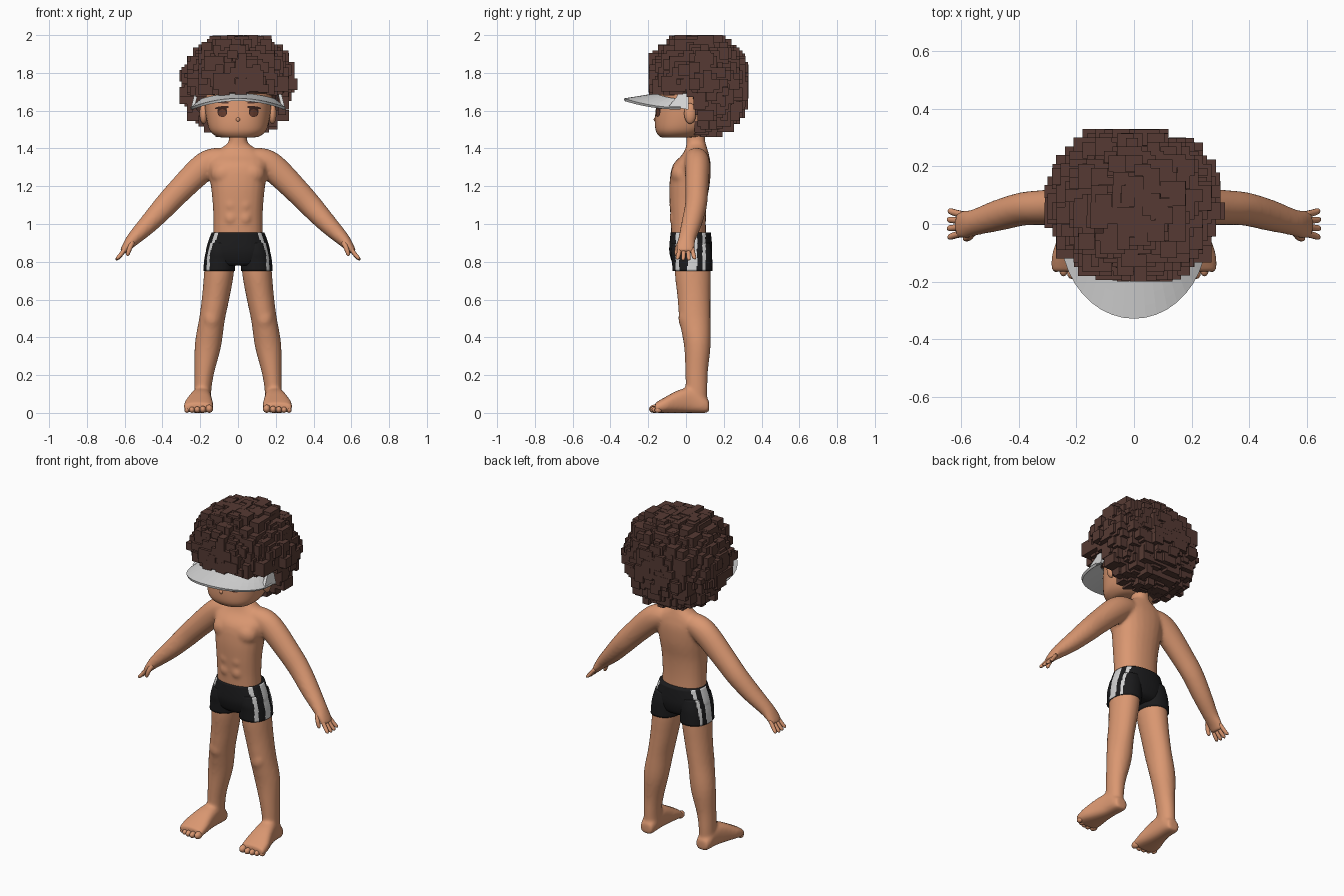
import bpy, bmesh, math, random
from mathutils import Vector, Matrix
from mathutils.bvhtree import BVHTree

if "Cube" in bpy.data.objects:
    bpy.data.objects.remove(bpy.data.objects["Cube"])

random.seed(4)


def mat(name, rgb):
    m = bpy.data.materials.new(name)
    m.diffuse_color = (*rgb, 1)
    m.use_nodes = True
    m.node_tree.nodes["Principled BSDF"].inputs["Base Color"].default_value = m.diffuse_color
    return m


SKIN = mat("skin", (0.70, 0.31, 0.165))
HAIR = mat("dark brown hair", (0.092, 0.042, 0.033))
BLACK = mat("black fabric", (0.011, 0.011, 0.012))
WHITE = mat("white stripe", (0.66, 0.66, 0.66))
VISOR = mat("visor grey", (0.68, 0.68, 0.68))
LASH = mat("eye dark", (0.045, 0.018, 0.013))
IRIS = mat("eye brown", (0.13, 0.045, 0.027))


def finish(bm, name, mats, smooth=True):
    bmesh.ops.recalc_face_normals(bm, faces=bm.faces)
    me = bpy.data.meshes.new(name)
    for f in bm.faces:
        f.smooth = smooth
    bm.to_mesh(me)
    ob = bpy.data.objects.new(name, me)
    bpy.context.collection.objects.link(ob)
    for m in mats:
        me.materials.append(m)
    return ob


def spline(pts, sub):
    out = []
    P = [Vector(p) for p in pts]
    for i in range(len(P) - 1):
        a, b, c, d = P[max(i - 1, 0)], P[i], P[i + 1], P[min(i + 2, len(P) - 1)]
        for k in range(sub):
            t = k / sub
            out.append(0.5 * (2 * b + (c - a) * t + (2 * a - 5 * b + 4 * c - d) * t * t
                              + (3 * b - a - 3 * c + d) * t ** 3))
    return out + [P[-1]]


def tube(bm, pts, ref=(0, 1, 0), seg=24, sub=4, power=2.0, s=1, axis=None):
    """Loft through (x, y, z, side radius, ref radius); s = -1 mirrors in x."""
    ref = Vector(ref)
    R = spline(pts, sub)
    C = [Vector((r[0] * s, r[1], r[2])) for r in R]
    rings = []
    for i, r in enumerate(R):
        t = Vector(axis) if axis else (C[min(i + 1, len(C) - 1)] - C[max(i - 1, 0)]).normalized()
        u = (ref - t * ref.dot(t)).normalized()
        v = t.cross(u)
        ring = []
        for k in range(seg):
            a = 2 * math.pi * k / seg
            ca, sa = math.cos(a), math.sin(a)
            q = (abs(ca) ** power + abs(sa) ** power) ** (-1 / power)
            ring.append(bm.verts.new(C[i] + v * (r[3] * ca * q) + u * (r[4] * sa * q)))
        rings.append(ring)
    for a, b in zip(rings, rings[1:]):
        for k in range(seg):
            n = (k + 1) % seg
            bm.faces.new((a[k], a[n], b[n], b[k]))
    bm.faces.new(rings[0])
    bm.faces.new(rings[-1])


def ball(bm, c, r, u=16, v=10):
    bmesh.ops.create_uvsphere(bm, u_segments=u, v_segments=v, radius=1,
                              matrix=Matrix.Translation(c) @ Matrix.Diagonal((*r, 1)))


UP = (0, 0, 1)

# Body: torso, neck, arms, legs and feet fused into one skin
bm = bmesh.new()
tube(bm, [(0, .02, .82, .12, .09), (0, .015, .92, .13, .092), (0, .012, 1.02, .13, .093),
          (0, .012, 1.12, .135, .099), (0, .02, 1.22, .146, .107), (0, .03, 1.31, .158, .101),
          (0, .05, 1.365, .142, .072), (0, .055, 1.405, .085, .056),
          (0, .052, 1.435, .05, .05), (0, .05, 1.5, .047, .05)], power=2.3, axis=UP)
for s in (1, -1):
    tube(bm, [(.06, .05, 1.345, .055, .06), (.125, .057, 1.335, .068, .066),
              (.19, .06, 1.295, .074, .066), (.31, .057, 1.177, .067, .061),
              (.385, .052, 1.097, .062, .058), (.47, .03, 1.005, .052, .054),
              (.55, .006, .925, .038, .046), (.585, -.002, .885, .027, .049),
              (.61, -.004, .85, .018, .046)], s=s)
    tube(bm, [(.095, .035, .86, .075, .09), (.1, .036, .75, .079, .096),
              (.117, .042, .62, .073, .088), (.137, .047, .5, .068, .083),
              (.159, .06, .36, .07, .071), (.178, .056, .22, .053, .06),
              (.186, .056, .13, .046, .058), (.188, .055, .05, .045, .058)], s=s)
    tube(bm, [(.188, .122, .034, .034, .03), (.189, .1, .042, .044, .042),
              (.192, .03, .066, .05, .066), (.2, -.04, .06, .062, .06),
              (.208, -.11, .042, .077, .042), (.21, -.165, .026, .077, .026)],
         ref=UP, power=2.7, s=s, axis=(0, -1, 0))
    ball(bm, (s * .07, -.022, 1.265), (.075, .058, .065))        # chest muscle
    ball(bm, (s * .14, -.006, .5), (.045, .035, .06))            # knee cap
    for z in (1.03, 1.1):                                        # stomach muscles
        ball(bm, (s * .036, -.059, z), (.036, .03, .038))
body = finish(bm, "body", [SKIN])
rm = body.modifiers.new("fuse", 'REMESH')
rm.mode, rm.voxel_size, rm.use_smooth_shade = 'VOXEL', .009, True
sm = body.modifiers.new("soften", 'SMOOTH')
sm.factor, sm.iterations = .5, 8

# Fingers and toes
bm = bmesh.new()
bt = bmesh.new()
for s in (1, -1):
    for y, l in ((.036, .85), (.012, 1), (-.012, 1), (-.036, .88)):
        tube(bm, [(.595, y * .9, .872, .011, .012), (.622, y * 1.1, .845 - .01 * l, .011, .0115),
                  (.622 + .018 * l, y * 1.25, .845 - .03 * l, .009, .010),
                  (.622 + .02 * l, y * 1.25, .845 - .037 * l, .004, .004)], seg=10, sub=3, s=s)
    tube(bm, [(.56, -.025, .905, .016, .016), (.572, -.045, .875, .013, .013),
              (.584, -.05, .84, .01, .01), (.587, -.05, .832, .004, .004)],
         seg=10, sub=3, s=s)
    for x, y, r in ((.152, -.166, .022), (.186, -.171, .0185), (.216, -.168, .0175),
                    (.244, -.16, .0165), (.27, -.147, .0155)):
        ball(bt, (s * x, y, r), (r * .9, r * 1.3, r), 12, 8)
finish(bm, "fingers", [SKIN])
finish(bt, "toes", [SKIN])

# Swim shorts with striped sides
bm = bmesh.new()
tube(bm, [(0, .02, .78, .1, .08), (0, .025, .8, .15, .1), (0, .025, .85, .17, .113),
          (0, .025, .9, .16, .112), (0, .025, .955, .14, .106)], seg=120, power=2.3, axis=UP)
for s in (1, -1):
    tube(bm, [(.085, .027, .9, .073, .1), (.092, .029, .85, .079, .108),
              (.096, .032, .81, .083, .107), (.1, .034, .752, .084, .105)],
         seg=120, power=2.25, s=s, axis=UP)
bm.normal_update()
for f in bm.faces:
    c = f.calc_center_median()
    side = abs(c.x) > .1 and abs(f.normal.z) < .7
    if side and (-.055 < c.y < -.036 or .008 < c.y < .058 or .087 < c.y < .104):
        f.material_index = 1
finish(bm, "swim_shorts", [BLACK, WHITE])

# Head
bm = bmesh.new()
tube(bm, [(0, -.05, 1.458, .085, .075), (0, -.035, 1.466, .118, .108), (0, -.02, 1.497, .15, .141),
          (0, .01, 1.56, .168, .174), (0, .035, 1.65, .178, .19), (0, .05, 1.76, .18, .19),
          (0, .06, 1.86, .14, .15), (0, .06, 1.92, .05, .06)], seg=40, power=2.35, axis=UP)
ball(bm, (0, -.157, 1.553), (.012, .014, .014))                  # nose
surface = BVHTree.FromBMesh(bm)
finish(bm, "head", [SKIN])

# Ears
bm = bmesh.new()
for s in (1, -1):
    ball(bm, (s * .182, .022, 1.585), (.022, .032, .055))
finish(bm, "ears", [SKIN])


def face_plate(name, cx, cz, w, h, m, lift, power=2.5, tilt=0.0):
    """Thin painted patches laid on both sides of the face."""
    b = bmesh.new()
    for s in (1, -1):
        rings = []
        for q in (.02, .35, .7, 1):
            ring = []
            for k in range(24):
                a = math.tau * k / 24
                ca, sa = math.cos(a), math.sin(a)
                g = q * (abs(ca) ** power + abs(sa) ** power) ** (-1 / power)
                x, z = s * (cx + w * ca * g), cz + h * sa * g + tilt * w * ca * g
                hit = surface.ray_cast(Vector((x, -1, z)), Vector((0, 1, 0)))[0]
                ring.append(b.verts.new((x, hit.y - lift, z)))
            rings.append(ring)
        for r0, r1 in zip(rings, rings[1:]):
            for k in range(24):
                n = (k + 1) % 24
                b.faces.new((r0[k], r0[n], r1[n], r1[k]))
        b.faces.new(rings[0])
    finish(b, name, [m])


# Painted face
face_plate("eyes", .083, 1.595, .025, .028, LASH, .003)
face_plate("irises", .083, 1.588, .020, .020, IRIS, .005, 2)
face_plate("upper_lashes", .085, 1.616, .038, .008, LASH, .006, 2, -.1)
face_plate("eyebrows", .085, 1.645, .038, .006, HAIR, .004, 2, .1)

# Curly hair: rounded core covered with snapped blocks
MID, RAD, POW = Vector((0, .065, 1.735)), Vector((.285, .258, .262)), 2.08


def shell(d, k):
    q = sum(abs(c) ** POW for c in d) ** (-1 / POW)
    return Vector(MID[i] + d[i] * q * RAD[i] * k for i in range(3))


bm = bmesh.new()
bmesh.ops.create_icosphere(bm, subdivisions=4, radius=1)
for v in bm.verts:
    v.co = shell(v.co.normalized(), .9)
    if v.co.y < .055:
        v.co.z = max(v.co.z, 1.692)
N = 560
for i in range(N):
    z = 1 - 2 * (i + .5) / N
    a = i * 2.399963
    r = math.sqrt(1 - z * z)
    p = shell(Vector((r * math.cos(a), r * math.sin(a), z)), random.uniform(.87, 1.0))
    if p.z < 1.69 and p.y < .065:
        continue
    half = [random.choice((.02, .03, .03, .045)) for _ in range(3)]
    lo = [round((p[k] - half[k]) / .015) * .015 for k in range(3)]
    hi = [round((p[k] + half[k]) / .015) * .015 for k in range(3)]
    lo = [max(lo[0], -.31), max(lo[1], -.2), max(lo[2], 1.46)]
    hi = [min(hi[0], .315), min(hi[1], .33), min(hi[2], 2.0)]
    if p.y < .065:
        lo[2] = max(lo[2], random.choice((1.672, 1.685, 1.7)))
    elif p.z < 1.67:
        lo[1] = max(lo[1], .04)
    jit = random.uniform(0, .004)
    c = [(lo[k] + hi[k]) / 2 for k in range(3)]
    d = [max(hi[k] - lo[k] - jit, .01) for k in range(3)]
    bmesh.ops.create_cube(bm, size=1, matrix=Matrix.Translation(c) @ Matrix.Diagonal((*d, 1)))
finish(bm, "curly_hair", [HAIR], smooth=False)

# Sun visor: arched brim plus side tabs
bm = bmesh.new()
rows = []
for q in range(5):
    t = q / 4
    row = []
    for k in range(21):
        a = math.pi * k / 20
        x = math.cos(a) * (.19 + .06 * t)
        y = -.03 - math.sin(a) * (.13 + .167 * t)
        row.append(bm.verts.new((x, y, 1.685 - .027 * t - .75 * x * x)))
    rows.append(row)
for a, b in zip(rows, rows[1:]):
    for k in range(20):
        bm.faces.new((a[k], a[k + 1], b[k + 1], b[k]))
brim = finish(bm, "visor_brim", [VISOR], smooth=False)
so = brim.modifiers.new("thickness", 'SOLIDIFY')
so.thickness, so.offset = .014, 0
bm = bmesh.new()
for s in (1, -1):
    tri = ((-.09, 1.625), (.012, 1.605), (.012, 1.672), (-.022, 1.735), (-.05, 1.672))
    rims = [[bm.verts.new((s * (x - .25 * (z - 1.61)), y, z)) for y, z in tri]
            for x in (.232, .25)]
    for r in rims:
        bm.faces.new(r)
    for k in range(5):
        n = (k + 1) % 5
        bm.faces.new((rims[0][k], rims[0][n], rims[1][n], rims[1][k]))
finish(bm, "visor_side_tabs", [VISOR], smooth=False)
